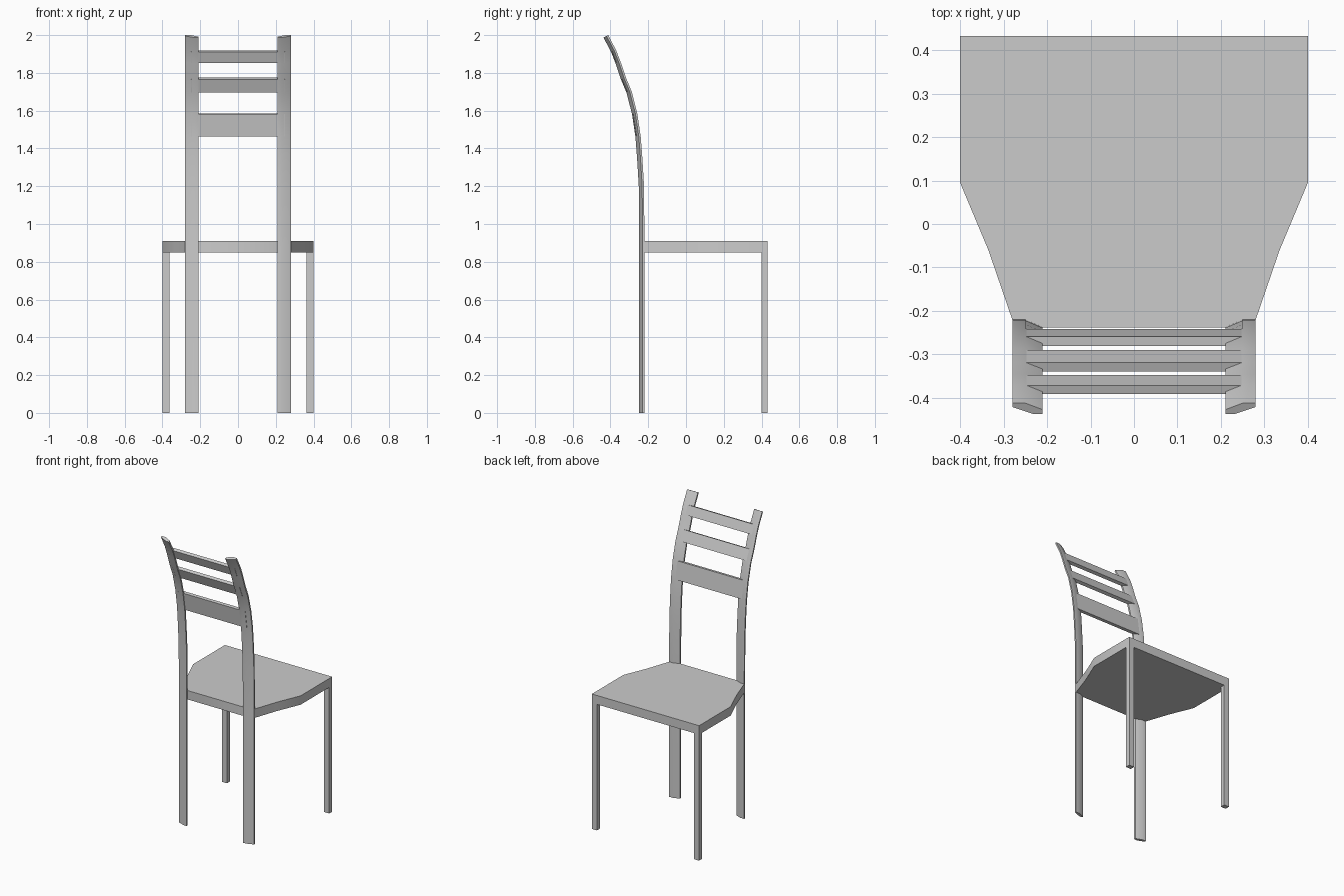
import bpy, bmesh, math
from mathutils import Vector

if "Cube" in bpy.data.objects:
    bpy.data.objects.remove(bpy.data.objects["Cube"])

# Side profile of the back: front edge as (y, z)
CURVE = [(-.22, 0), (-.22, .88), (-.222, 1.2), (-.231, 1.35), (-.24, 1.465),
         (-.258, 1.585), (-.287, 1.70), (-.318, 1.775), (-.345, 1.855),
         (-.37, 1.92), (-.412, 2.0)]


def curve_at(z):
    """Front edge y at height z, and the backward normal (y, z)."""
    for (y0, z0), (y1, z1) in zip(CURVE, CURVE[1:]):
        if z <= z1 + 1e-6:
            t = (z - z0) / (z1 - z0)
            d = Vector((y1 - y0, z1 - z0)).normalized()
            return y0 + t * (y1 - y0), Vector((-d.y, d.x))


def loft(name, rings):
    bm = bmesh.new()
    loops = [[bm.verts.new(p) for p in ring] for ring in rings]
    n = len(rings[0])
    for a, b in zip(loops, loops[1:]):
        for i in range(n):
            j = (i + 1) % n
            bm.faces.new((a[i], a[j], b[j], b[i]))
    bm.faces.new(loops[0])
    bm.faces.new(loops[-1])
    bmesh.ops.recalc_face_normals(bm, faces=bm.faces)
    mesh = bpy.data.meshes.new(name)
    bm.to_mesh(mesh)
    bm.free()
    ob = bpy.data.objects.new(name, mesh)
    bpy.context.collection.objects.link(ob)
    bpy.ops.object.select_all(action='DESELECT')
    ob.select_set(True)
    bpy.context.view_layer.objects.active = ob
    bpy.ops.object.shade_smooth_by_angle(angle=math.radians(35))
    return ob


def sweep(name, section, heights):
    """Sweep a section of (x, depth behind the front edge) along the back curve."""
    rings = []
    for z in heights:
        y, nrm = curve_at(z)
        rings.append([(x, y + d * nrm.x, z + d * nrm.y) for x, d in section])
    return loft(name, rings)


# Seat: tapered slab narrowing towards the back
half = [(.40, .432), (.40, .095), (.335, -.06), (.28, -.22), (.25, -.238)]
outline = half + [(-x, y) for x, y in reversed(half)]
loft("seat", [[(x, y, z) for x, y in outline] for z in (.85, .91)])

# Rear legs continue up as the back posts; front legs are plain square bars
post = [(.28, 0), (.25, 0), (.21, .017), (.21, .028), (.232, .028), (.28, .010)]
for side, s in (("left", -1), ("right", 1)):
    sweep("back_post_" + side, [(s * x, d) for x, d in post], [z for _, z in CURVE])
    foot = [(s * .362, .40), (s * .40, .40), (s * .40, .432), (s * .362, .432)]
    loft("front_leg_" + side, [[(x, y, z) for x, y in foot] for z in (0, .86)])

# Three cross slats following the curve of the back
for name, z0, z1 in (("lower_slat", 1.465, 1.585), ("middle_slat", 1.705, 1.775),
                     ("upper_slat", 1.86, 1.92)):
    sweep(name, [(-.25, .001), (.25, .001), (.25, .023), (-.25, .023)],
          [z0, (z0 + z1) / 2, z1])
